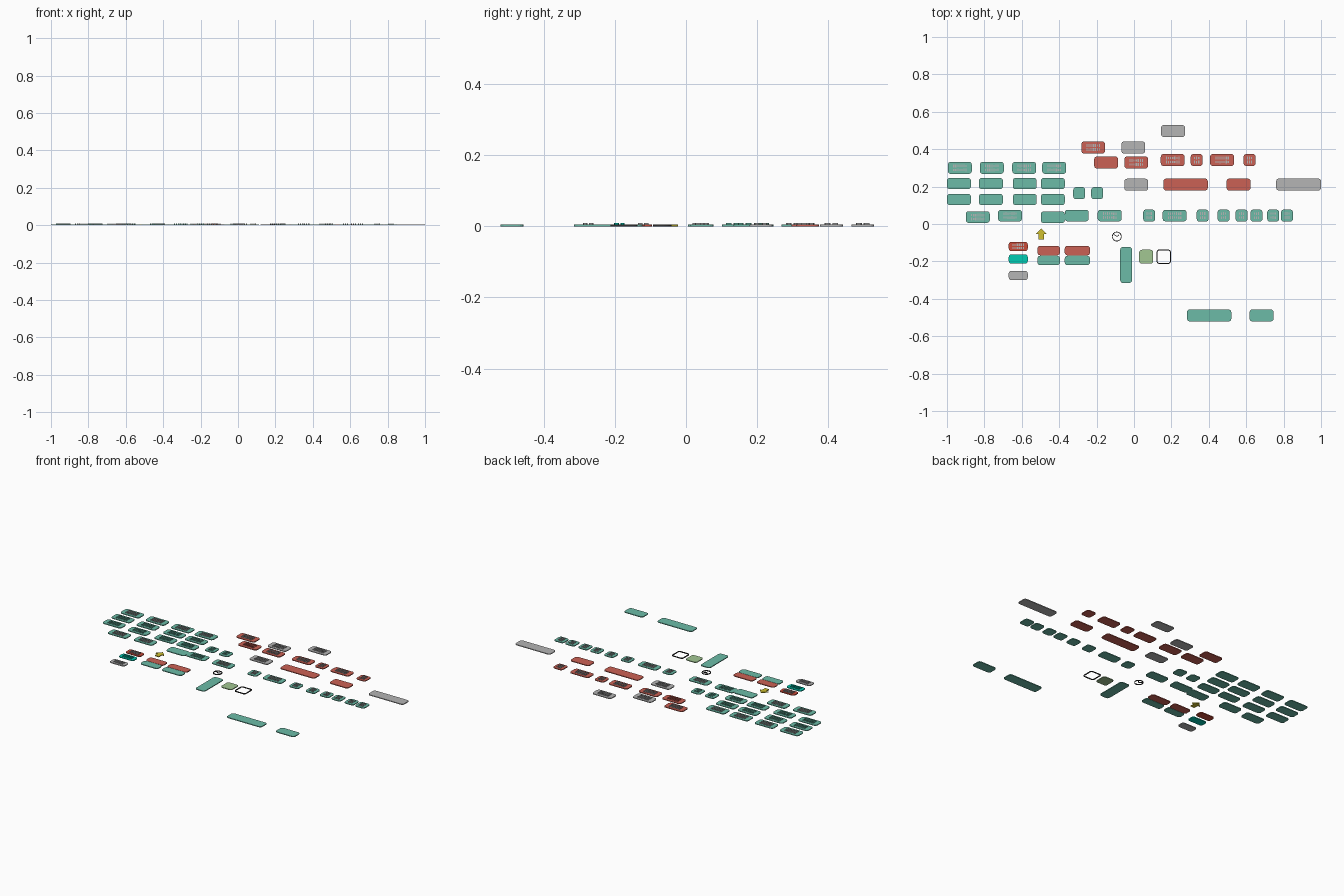
import bpy, bmesh, math, random

if "Cube" in bpy.data.objects:
    bpy.data.objects.remove(bpy.data.objects["Cube"])

random.seed(4)
T = 0.005          # plate thickness
MARK_TOP = 0.0095  # top of the raised relief

def material(name, rgb):
    m = bpy.data.materials.new(name)
    m.diffuse_color = (*rgb, 1)
    m.use_nodes = True
    m.node_tree.nodes["Principled BSDF"].inputs["Base Color"].default_value = m.diffuse_color
    return m

TEAL = material("teal", (0.15, 0.50, 0.39))
RED = material("red", (0.60, 0.12, 0.09))
GRAY = material("gray", (0.46, 0.46, 0.46))
BRIGHT_TEAL = material("bright teal", (0.0, 0.60, 0.45))
BRIGHT_RED = material("bright red", (0.60, 0.07, 0.04))
YELLOW = material("yellow", (0.63, 0.53, 0.03))
SAGE = material("sage green", (0.36, 0.57, 0.29))
BLACK = material("black", (0.03, 0.03, 0.03))

def finish(name, bm, mat):
    bmesh.ops.recalc_face_normals(bm, faces=bm.faces[:])
    me = bpy.data.meshes.new(name)
    bm.to_mesh(me)
    bm.free()
    me.materials.append(mat)
    ob = bpy.data.objects.new(name, me)
    bpy.context.collection.objects.link(ob)
    return ob

def extrude(bm, pts, z0, z1):
    """Closed prism over a 2D outline."""
    lo = [bm.verts.new((x, y, z0)) for x, y in pts]
    hi = [bm.verts.new((x, y, z1)) for x, y in pts]
    bm.faces.new(lo[::-1])
    bm.faces.new(hi)
    n = len(pts)
    for i in range(n):
        j = (i + 1) % n
        bm.faces.new((lo[i], lo[j], hi[j], hi[i]))

def ring(bm, outer, inner, z0, z1):
    """Hollow frame between two outlines with equal point counts."""
    rows = [[bm.verts.new((x, y, z)) for x, y in p]
            for p, z in ((outer, z0), (outer, z1), (inner, z1), (inner, z0))]
    n = len(outer)
    for k in range(4):
        a, b = rows[k], rows[(k + 1) % 4]
        for i in range(n):
            j = (i + 1) % n
            bm.faces.new((a[i], a[j], b[j], b[i]))

def rounded(x, y, w, h, r=0.015, seg=4):
    pts = []
    for q, (sx, sy) in enumerate(((1, 1), (-1, 1), (-1, -1), (1, -1))):
        for k in range(seg + 1):
            a = math.radians(90 * (q + k / seg))
            pts.append((x + sx * (w / 2 - r) + r * math.cos(a),
                        y + sy * (h / 2 - r) + r * math.sin(a)))
    return pts

def circle(x, y, r, n=32):
    return [(x + r * math.cos(i * math.tau / n), y + r * math.sin(i * math.tau / n))
            for i in range(n)]

def bar(bm, x, y, w, h, z0=T - 0.001, z1=MARK_TOP):
    extrude(bm, [(x - w / 2, y - h / 2), (x + w / 2, y - h / 2),
                 (x + w / 2, y + h / 2), (x - w / 2, y + h / 2)], z0, z1)

def plate(name, x, y, w, h, mat, mark=None):
    bm = bmesh.new()
    extrude(bm, rounded(x, y, w, h), 0, T)
    finish(name, bm, mat)
    if mark:
        # abstract relief: two rows of small ribs
        bm = bmesh.new()
        n = max(3, round(w * 0.6 / 0.011))
        for row in (-1, 1):
            for i in range(n):
                bar(bm, x + (i - (n - 1) / 2) * 0.011, y + row * 0.17 * h,
                    0.006, h * random.uniform(0.17, 0.26))
        finish(name + "_relief", bm, mark)

W, S, L, H = 0.128, 0.064, 0.237, 0.064

# left block of teal plates
for x in (-0.931, -0.76, -0.587, -0.427):
    plate("upper_left_plate", x, 0.30, W, H, TEAL, GRAY)
for y in (0.216, 0.131):
    for x in (-0.936, -0.765, -0.584, -0.434):
        plate("left_plate", x, y, W, 0.06, TEAL, TEAL)
for x in (-0.293, -0.197):
    plate("small_left_plate", x, 0.165, S, H, TEAL, TEAL)

# middle row of teal plates
for x, y, mark in ((-0.835, 0.037, GRAY), (-0.663, 0.045, GRAY), (-0.434, 0.036, None),
                   (-0.306, 0.045, TEAL), (-0.13, 0.045, GRAY), (0.217, 0.045, GRAY)):
    plate("middle_plate", x, y, W, 0.062, TEAL, mark)
for x in (0.081, 0.367, 0.479, 0.575, 0.655, 0.744, 0.818):
    plate("small_middle_plate", x, 0.045, S, H, TEAL, GRAY)

# red plates
for x, y, w, mark in ((-0.218, 0.409, W, GRAY), (-0.149, 0.329, W, RED),
                      (0.012, 0.329, W, GRAY), (0.207, 0.342, W, GRAY),
                      (0.335, 0.342, S, GRAY), (0.471, 0.342, W, GRAY),
                      (0.618, 0.342, S, GRAY), (0.276, 0.211, L, None),
                      (0.559, 0.211, W, None)):
    plate("red_plate", x, y, w, H, RED, mark)

# gray plates
for x, y, w, mark in ((-0.004, 0.409, W, GRAY), (0.209, 0.497, W, GRAY),
                      (0.012, 0.210, W, GRAY), (0.88, 0.211, 0.24, None)):
    plate("gray_plate", x, y, w, H, GRAY, mark)

# lower left stack and pairs
plate("stack_red", -0.619, -0.12, 0.102, 0.05, BRIGHT_RED, GRAY)
plate("stack_teal", -0.619, -0.187, 0.102, 0.05, BRIGHT_TEAL, BRIGHT_TEAL)
plate("stack_gray", -0.619, -0.275, 0.102, 0.05, GRAY, GRAY)
for x, w in ((-0.456, 0.12), (-0.303, 0.135)):
    plate("pair_red", x, -0.142, w, 0.051, RED)
    plate("pair_teal", x, -0.195, w, 0.051, TEAL)

# lower plates
plate("tall_plate", -0.042, -0.219, S, 0.192, TEAL)
plate("sage_plate", 0.065, -0.175, 0.075, 0.075, SAGE)
plate("long_bottom_plate", 0.402, -0.489, L, H, TEAL)
plate("short_bottom_plate", 0.682, -0.489, W, H, TEAL)

# hollow square frame
bm = bmesh.new()
ring(bm, rounded(0.159, -0.175, 0.076, 0.076, 0.012),
     rounded(0.159, -0.175, 0.066, 0.066, 0.008), 0, T)
finish("square_frame", bm, BLACK)

# clock ring with hands
cx, cy = -0.092, -0.067
bm = bmesh.new()
ring(bm, circle(cx, cy, 0.026), circle(cx, cy, 0.022), 0, T)
finish("clock_ring", bm, BLACK)
for name, ang, length in (("minute_hand", 145, 0.019), ("hour_hand", 35, 0.015)):
    c, s = math.cos(math.radians(ang)), math.sin(math.radians(ang))
    bm = bmesh.new()
    extrude(bm, [(cx + u * c - v * s, cy + u * s + v * c) for u, v in
                 ((0, -0.0018), (length, -0.0018), (length, 0.0018), (0, 0.0018))], 0, T)
    finish(name, bm, BLACK)

# yellow arrow
ax, ay = -0.496, -0.053
half = [(0.0, 0.03), (0.029, 0.0), (0.014, 0.0), (0.014, -0.03)]
outline = half + [(-x, y) for x, y in half[:0:-1]]
bm = bmesh.new()
extrude(bm, [(ax + x, ay + y) for x, y in outline], 0, T)
finish("arrow", bm, YELLOW)
